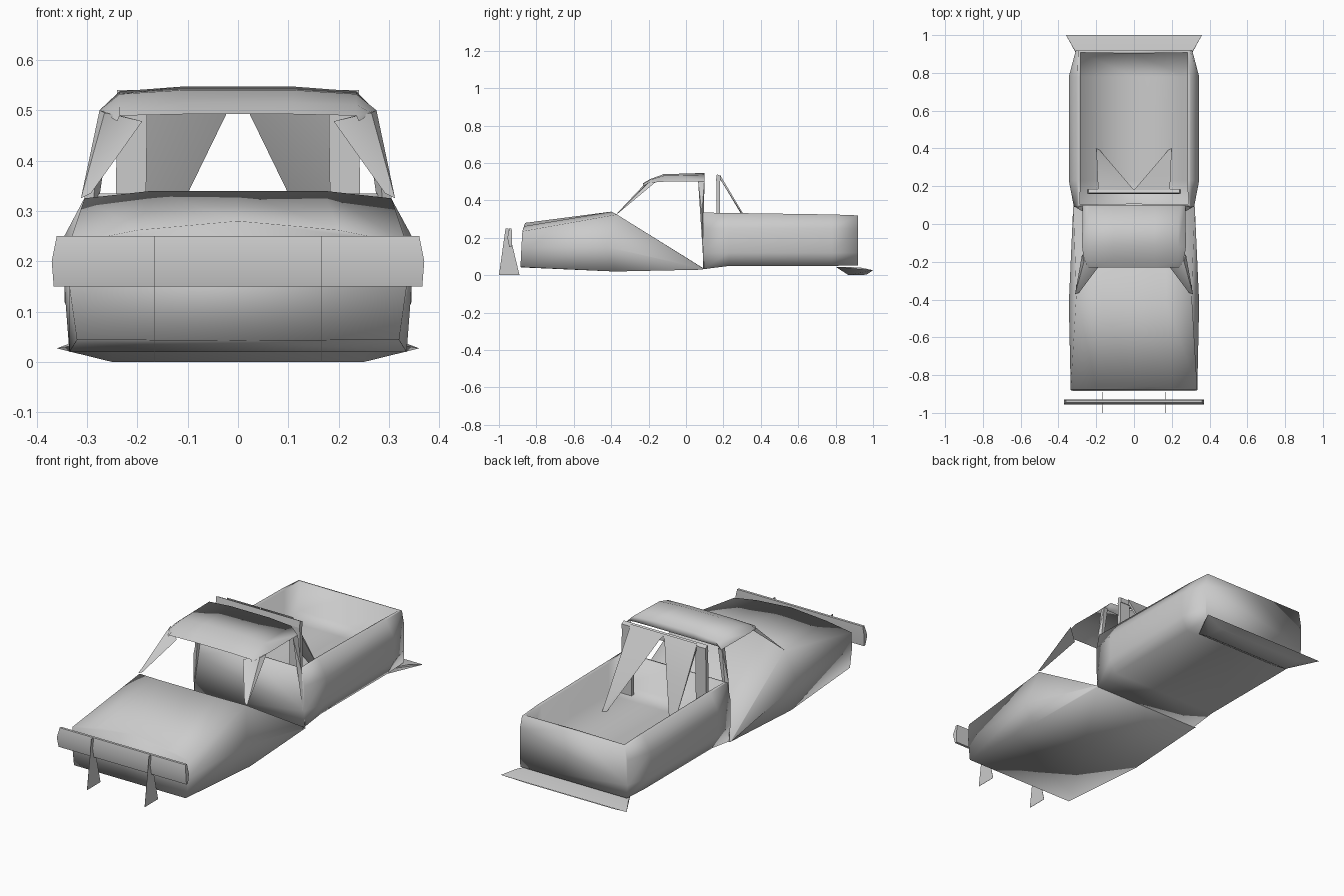
import bpy, bmesh
from math import radians

if "Cube" in bpy.data.objects:
    bpy.data.objects.remove(bpy.data.objects["Cube"])


def finish(name, bm, angle=45):
    bmesh.ops.recalc_face_normals(bm, faces=bm.faces)
    me = bpy.data.meshes.new(name)
    bm.to_mesh(me)
    bm.free()
    ob = bpy.data.objects.new(name, me)
    bpy.context.collection.objects.link(ob)
    bpy.ops.object.select_all(action='DESELECT')
    ob.select_set(True)
    bpy.context.view_layer.objects.active = ob
    bpy.ops.object.shade_smooth_by_angle(angle=radians(angle))
    return ob


def ring(bm, half):
    """Closed section from half points running bottom centre to top centre."""
    pts = half + [(-x, y, z) for x, y, z in reversed(half[1:-1])]
    return [bm.verts.new(p) for p in pts]


def loft(bm, halves):
    rings = [ring(bm, h) for h in halves]
    n = len(rings[0])
    for a, b in zip(rings, rings[1:]):
        for i in range(n):
            bm.faces.new((a[i], a[(i + 1) % n], b[(i + 1) % n], b[i]))
    bm.faces.new(rings[0])
    bm.faces.new(rings[-1])


def hull(name, pts, both=False, angle=45):
    """Convex solid; 'both' joins the points with their mirror image."""
    bm = bmesh.new()
    if both:
        pts = pts + [(-x, y, z) for x, y, z in pts]
    vs = [bm.verts.new(p) for p in pts]
    bmesh.ops.convex_hull(bm, input=vs)
    bmesh.ops.delete(bm, geom=[v for v in bm.verts if not v.link_faces], context='VERTS')
    return finish(name, bm, angle)


def pair(name, pts):
    for side, s in (("right", 1), ("left", -1)):
        hull(f"{side}_{name}", [(x * s, y, z) for x, y, z in pts])


# Nose, bonnet and sloping cab floor
bm = bmesh.new()
loft(bm, [
    [(0, -.88, .042), (.32, -.885, .044), (.335, -.88, .15),
     (.335, -.875, .235), (.2, -.865, .262), (0, -.86, .28)],
    [(0, -.38, .02), (.335, -.38, .02), (.345, -.42, .15),
     (.305, -.37, .325), (.17, -.40, .34), (0, -.40, .34)],
    [(0, .092, .03), (.315, .092, .03), (.322, .092, .034),
     (.322, .092, .037), (.17, .092, .038), (0, .092, .038)],
])
finish("front_body", bm, 120)

# Cargo bed: bulged sides, hollowed from the top
bm = bmesh.new()
stations = [(.09, .30, .318, .032, .335), (.23, .30, .345, .05, .333),
            (.78, .30, .345, .05, .325), (.92, .295, .308, .053, .32)]
loft(bm, [[(0, y, zb), (w + .01, y, zb), (m, y, .12), (m, y, .25), (w, y, zt), (0, y, zt)]
          for y, w, m, zb, zt in stations])
bmesh.ops.recalc_face_normals(bm, faces=bm.faces)
top = [f for f in bm.faces if f.normal.z > .9 and f.calc_center_median().z > .3]
bmesh.ops.inset_region(bm, faces=top, thickness=.018)
res = bmesh.ops.extrude_face_region(bm, geom=top)
for v in res["geom"]:
    if isinstance(v, bmesh.types.BMVert):
        v.co.z = .17
bmesh.ops.delete(bm, geom=[f for f in top if f.is_valid], context='FACES')
finish("cargo_bed", bm, 100)

# Roof: thin domed sheet with a rear lip
bm = bmesh.new()
rows = []
for y, w, ze, zt in [(-.23, .24, .478, .492), (-.19, .265, .495, .515), (-.12, .275, .50, .54),
                     (.10, .272, .50, .547), (.08, .27, .498, .502)]:
    half = [(.11, zt), (.235, zt - .2 * (zt - ze)), (w, ze)]
    pts = [(-x, z) for x, z in reversed(half)] + half
    rows.append([bm.verts.new((x, y, z)) for x, z in pts])
for a, b in zip(rows, rows[1:]):
    for i in range(5):
        bm.faces.new((a[i], a[i + 1], b[i + 1], b[i]))
finish("roof", bm, 120)

# Windscreen and rear cab pillars
pair("windscreen_pillar", [(.312, -.37, .325), (.292, -.365, .335), (.275, -.16, .50),
                           (.265, -.20, .495), (.19, -.23, .478)])
pair("rear_cab_pillar", [(.275, .098, .50), (.268, .065, .50), (.25, .095, .50),
                         (.318, .095, .035), (.305, .085, .33)])

# Roll bar: crosspiece, legs and tapered braces
hull("roll_bar", [(.24, .165, .54), (.24, .185, .53), (.24, .185, .505),
                  (.24, .16, .505)], both=True)
pair("roll_bar_leg", [(x, y, z) for y in (.162, .182)
                      for x, z in ((.18, .51), (.24, .51), (.185, .17), (.245, .17))])
pair("roll_bar_brace", [(0, .18, .54), (.19, .18, .54), (.19, .185, .51),
                        (.2, .40, .17), (.18, .39, .17)])

# Front bumper bar and its thin upright fins
hull("front_bumper", [(.36, -.945, .25), (.36, -.932, .25), (.37, -.955, .20),
                      (.37, -.93, .20), (.366, -.945, .15), (.366, -.932, .15)], both=True)
pair("bumper_fin", [(x, y, z) for x in (.1645, .1655)
                    for y, z in ((-1, 0), (-.89, 0), (-.965, .25), (-.95, .25))])

# Rear bumper step
hull("rear_bumper", [(.36, 1, .027), (.32, .93, .042), (.25, .965, .003),
                     (.25, .87, .0), (.25, .80, .045)], both=True)
